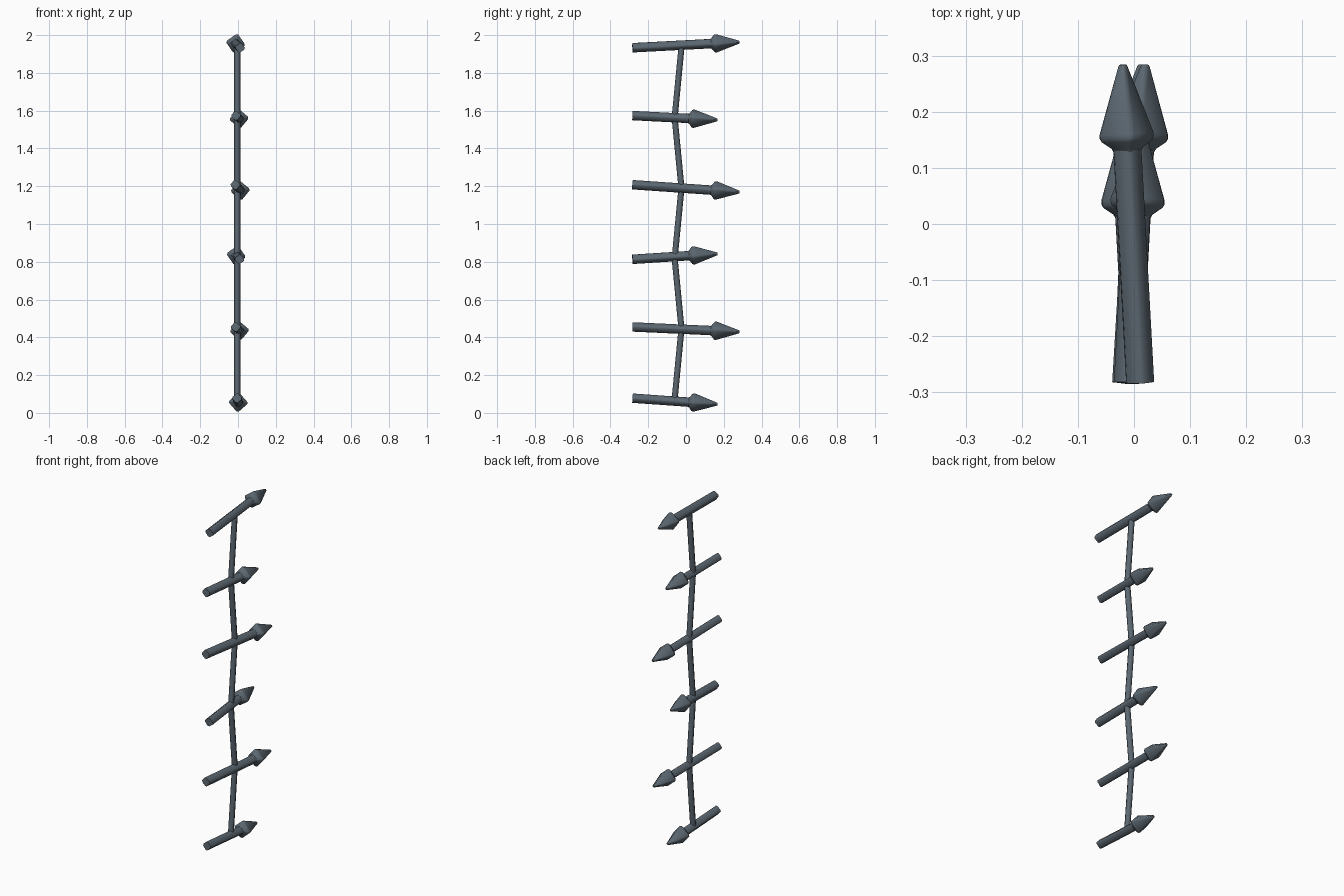
import bpy, bmesh, math
from mathutils import Vector, Matrix

cube = bpy.data.objects.get("Cube")
if cube:
    bpy.data.objects.remove(cube, do_unlink=True)

steel = bpy.data.materials.new("slate steel")
steel.use_nodes = True
colour = (0.105, 0.135, 0.162, 1)
steel.diffuse_color = colour
bsdf = steel.node_tree.nodes["Principled BSDF"]
bsdf.inputs["Base Color"].default_value = colour
bsdf.inputs["Roughness"].default_value = 0.6


def diamond(cut):
    """Unit diamond section with its four corners cut off."""
    points = []
    for i in range(4):
        corner = Vector((math.cos(i * math.pi / 2), math.sin(i * math.pi / 2)))
        side = Vector((-corner.y, corner.x))
        points += [corner - side * cut, corner + side * cut]
    return points


def octagon():
    return [Vector((math.cos(i * math.pi / 4), math.sin(i * math.pi / 4))) for i in range(8)]


def loft(name, section, profile, start, end, roll=0):
    """Sweep a section along a line; profile holds (distance, radius) pairs."""
    bm = bmesh.new()
    rings = [[bm.verts.new((p.x * r, p.y * r, d)) for p in section] for d, r in profile]
    n = len(section)
    for a, b in zip(rings, rings[1:]):
        for i in range(n):
            j = (i + 1) % n
            bm.faces.new((a[i], a[j], b[j], b[i]))
    bm.faces.new(rings[0][::-1])
    bm.faces.new(rings[-1])
    # Local z runs along the line, local y stays as upright as possible
    z = (end - start).normalized()
    up = Vector((0, 0, 1)) if abs(z.z) < 0.8 else Vector((0, 1, 0))
    x = up.cross(z).normalized()
    turn = Matrix((x, z.cross(x), z)).transposed().to_4x4()
    bm.transform(Matrix.Translation(start) @ turn @ Matrix.Rotation(roll, 4, "Z"))
    mesh = bpy.data.meshes.new(name)
    bm.to_mesh(mesh)
    bm.free()
    obj = bpy.data.objects.new(name, mesh)
    bpy.context.collection.objects.link(obj)
    mesh.materials.append(steel)
    bpy.ops.object.select_all(action="DESELECT")
    obj.select_set(True)
    bpy.context.view_layer.objects.active = obj
    bpy.ops.object.shade_smooth_by_angle(angle=math.radians(50))


# Pointed cross bars: rear x, rear z, tip x, tip y, tip z, roll in degrees
bars = [
    (-0.005, 0.078, 0.004, 0.167, 0.046, 4),
    (-0.012, 0.455, 0.014, 0.284, 0.429, -5),
    (0.008, 0.813, -0.017, 0.167, 0.842, 10),
    (-0.014, 1.208, 0.02, 0.284, 1.169, -6),
    (-0.011, 1.574, 0.013, 0.167, 1.551, -5),
    (0.011, 1.933, -0.02, 0.284, 1.963, 10),
]
for number, (rx, rz, tx, ty, tz, roll) in enumerate(bars, 1):
    rear, tip = Vector((rx, -0.283, rz)), Vector((tx, ty, tz))
    length = (tip - rear).length
    turn = math.radians(roll)
    loft(f"bar_shaft_{number}", diamond(0.2),
         [(0, 0.0245), (length - 0.14, 0.0245)], rear, tip, turn)
    head = [(0.155, 0.025), (0.149, 0.028), (0.136, 0.045), (0.13, 0.048),
            (0.122, 0.0475), (0.003, 0.008), (0, 0.006)]
    loft(f"bar_point_{number}", diamond(0.12),
         [(length - d, r) for d, r in head], rear, tip, turn)

# Zigzag upright linking the bars
joints = [Vector((-0.004, -0.06 if i % 2 == 0 else -0.024, 0.073 + i * 0.3725))
          for i in range(6)]
for number, (low, high) in enumerate(zip(joints, joints[1:]), 1):
    loft(f"upright_{number}", octagon(),
         [(-0.008, 0.016), ((high - low).length + 0.008, 0.016)], low, high)
